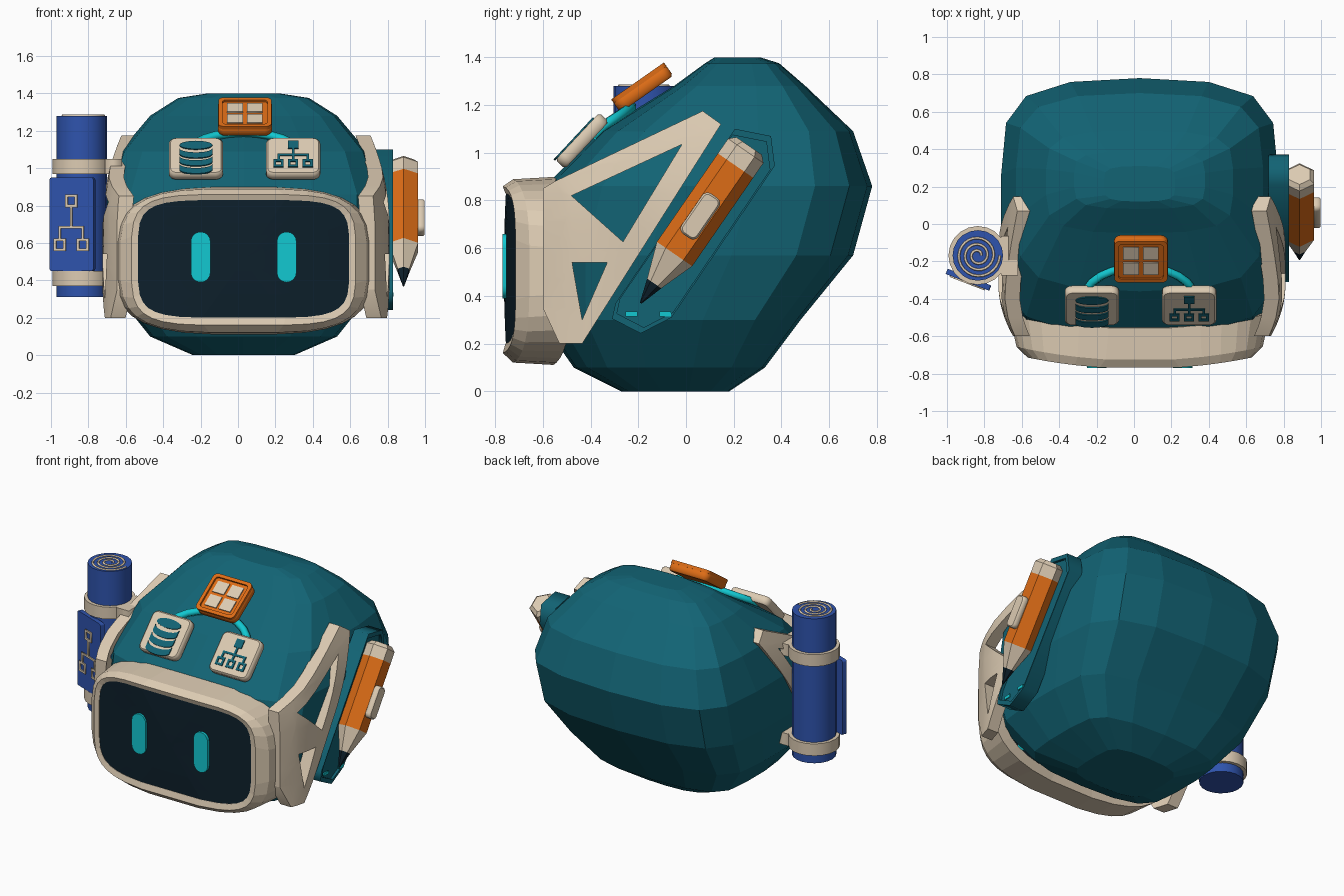
import bpy, bmesh, math
from mathutils import Matrix, Vector
from mathutils.bvhtree import BVHTree

if "Cube" in bpy.data.objects:
    bpy.data.objects.remove(bpy.data.objects["Cube"])

CX = 0.03  # centre line of the helmet


def material(name, rgb):
    m = bpy.data.materials.new(name)
    m.diffuse_color = (*rgb, 1)
    m.use_nodes = True
    m.node_tree.nodes["Principled BSDF"].inputs["Base Color"].default_value = m.diffuse_color
    return m


TEAL = material("teal", (0.006, 0.125, 0.175))
CREAM = material("cream", (0.72, 0.60, 0.45))
ORANGE = material("orange", (0.72, 0.15, 0.008))
BLUE = material("blue", (0.028, 0.088, 0.42))
DARK = material("dark navy", (0.004, 0.014, 0.024))
CYAN = material("cyan", (0.006, 0.58, 0.64))


def add(name, mesh, mats, smooth=False):
    ob = bpy.data.objects.new(name, mesh)
    bpy.context.collection.objects.link(ob)
    mesh.materials.clear()
    for m in mats:
        mesh.materials.append(m)
    if smooth:
        bpy.ops.object.select_all(action='DESELECT')
        ob.select_set(True)
        bpy.context.view_layer.objects.active = ob
        bpy.ops.object.shade_smooth_by_angle(angle=math.radians(35))
    return ob


def from_bm(name, bm, mats, smooth=False):
    bmesh.ops.recalc_face_normals(bm, faces=bm.faces)
    me = bpy.data.meshes.new(name)
    bm.to_mesh(me)
    return add(name, me, mats, smooth)


def curve_mesh(cu):
    tmp = bpy.data.objects.new("tmp", cu)
    bpy.context.collection.objects.link(tmp)
    bpy.context.view_layer.update()
    me = bpy.data.meshes.new_from_object(tmp.evaluated_get(bpy.context.evaluated_depsgraph_get()))
    bpy.data.objects.remove(tmp)
    return me


def plate(name, loops, depth, mat, matrix, bevel=0.0):
    """Flat extruded outline; inner loops become holes."""
    cu = bpy.data.curves.new(name, 'CURVE')
    cu.dimensions, cu.fill_mode = '2D', 'BOTH'
    cu.extrude, cu.bevel_depth, cu.bevel_resolution = depth / 2 - bevel, bevel, 0
    for loop in loops:
        sp = cu.splines.new('POLY')
        sp.points.add(len(loop) - 1)
        for p, (a, b) in zip(sp.points, loop):
            p.co = (a, b, 0, 1)
        sp.use_cyclic_u = True
    me = curve_mesh(cu)
    me.transform(matrix)
    return add(name, me, [mat])


def wire(name, pts, r, mat):
    cu = bpy.data.curves.new(name, 'CURVE')
    cu.dimensions, cu.bevel_depth, cu.bevel_resolution = '3D', r, 1
    sp = cu.splines.new('POLY')
    sp.points.add(len(pts) - 1)
    for p, co in zip(sp.points, pts):
        p.co = (*co, 1)
    return add(name, curve_mesh(cu), [mat])


def tube(name, p0, p1, r0, r1, n, mat, smooth=False):
    p0, p1 = Vector(p0), Vector(p1)
    d = p1 - p0
    bm = bmesh.new()
    mtx = Matrix.Translation((p0 + p1) / 2) @ d.to_track_quat('Z', 'Y').to_matrix().to_4x4()
    bmesh.ops.create_cone(bm, cap_ends=True, segments=n, radius1=r0, radius2=r1,
                          depth=d.length, matrix=mtx)
    return from_bm(name, bm, [mat], smooth)


def rect(x, y, w, h, c=0.0):
    """Rectangle outline with optional cut (two-step rounded) corners."""
    if not c:
        return [(x - w/2, y - h/2), (x + w/2, y - h/2), (x + w/2, y + h/2), (x - w/2, y + h/2)]
    pts = []
    for k, (sx, sy) in enumerate([(1, 1), (-1, 1), (-1, -1), (1, -1)]):
        for j in range(5):
            a = math.radians(90 * k + 22.5 * j)
            pts.append((x + sx*(w/2 - c) + c*math.cos(a), y + sy*(h/2 - c) + c*math.sin(a)))
    return pts


def loft(bm, rings):
    vs = [[bm.verts.new(p) for p in r] for r in rings]
    n = len(vs[0])
    for a, b in zip(vs, vs[1:]):
        for i in range(n):
            bm.faces.new((a[i], a[(i+1) % n], b[(i+1) % n], b[i]))
    return vs


# Helmet shell: stacked boxy rings (z, front y, back y, half width)
quad = [(0, 1), (.5, .97), (.82, .86), (.965, .65), (1, .25)]
unit = quad + [(x, -y) for x, y in quad[::-1]]
unit += [(-x, y) for x, y in unit[-2:0:-1]]
shell = [(0, -.27, .18, .27), (.10, -.47, .33, .50), (.30, -.61, .48, .66), (.57, -.66, .70, .73),
         (.86, -.59, .78, .74), (1.09, -.36, .70, .66), (1.28, -.05, .50, .50),
         (1.375, .08, .39, .35), (1.40, .12, .31, .19)]
bm = bmesh.new()
vs = loft(bm, [[(CX + w*x, (f + b)/2 + (b - f)/2*y, z) for x, y in unit] for z, f, b, w in shell])
bm.faces.new(vs[0])
bm.faces.new(vs[-1])
bmesh.ops.recalc_face_normals(bm, faces=bm.faces)
tree = BVHTree.FromBMesh(bm)
from_bm("helmet_shell", bm, [TEAL])


# Face bezel and curved screen
def face_ring(hw, zc, hz, y, n, count=32):
    out = []
    for i in range(count):
        a = 2 * math.pi * (i + .5) / count
        c, s = math.cos(a), math.sin(a)
        x = hw * math.copysign(abs(c) ** (2/n), c)
        out.append((CX + x, y + .17*x*x, zc + hz * math.copysign(abs(s) ** (2/n), s)))
    return out


bm = bmesh.new()
loft(bm, [face_ring(*r) for r in [(.565, .515, .315, -.74, 5), (.565, .515, .315, -.765, 5),
                                  (.60, .51, .35, -.775, 4.5), (.66, .505, .385, -.73, 3.6),
                                  (.70, .505, .395, -.56, 3.2), (.62, .505, .34, -.54, 3.2)]])
for f in bm.faces:  # the chin is teal
    f.material_index = int(f.calc_center_median().z < .205)
from_bm("face_bezel", bm, [CREAM, TEAL])
bm = bmesh.new()
vs = loft(bm, [face_ring(.57*k, .515, .32*k, -.763, 5) for k in (1, .8, .6, .4, .2, .05)])
bm.faces.new(vs[-1])
for f in bm.faces:
    f.normal_update()
ob = from_bm("screen", bm, [DARK])
if ob.data.polygons[0].normal.y > 0:
    ob.data.flip_normals()
FRONT = Matrix(((1, 0, 0, 0), (0, 0, -1, -.76), (0, 1, 0, 0), (0, 0, 0, 1)))
for side, x in (("left", -.2), ("right", .26)):
    plate(side + "_eye", [rect(x, .525, .105, .27, .052)], .018, CYAN, FRONT)


# Side braces with triangular openings, bent around the shell
SIDE = Matrix(((0, 0, 1, 0), (1, 0, 0, 0), (0, 1, 0, 0), (0, 0, 0, 1)))
brace = [[(-.60, .85), (-.55, .88), (.07, 1.175), (.147, 1.12), (-.435, .2), (-.53, .2), (-.60, .35)],
         [(-.48, .82), (-.017, 1.035), (-.264, .627)],
         [(-.477, .54), (-.33, .54), (-.435, .30)]]
for name, s, off in (("right_brace", 1, 0.0), ("left_brace", -1, -.025)):
    ob = plate(name, brace, .08, CREAM, SIDE)
    bm = bmesh.new()
    bm.from_mesh(ob.data)
    bmesh.ops.remove_doubles(bm, verts=bm.verts, dist=1e-4)
    for k in range(7):
        for co, no in (((0, -.5 + .1*k, 0), (0, 1, 0)), ((0, 0, .35 + .12*k), (0, 0, 1))):
            bmesh.ops.bisect_plane(bm, geom=bm.verts[:] + bm.edges[:] + bm.faces[:],
                                   plane_co=co, plane_no=no)
    for v in bm.verts:
        hw = .78 + off - .45*max(0, v.co.z - .7)**2 - 1.0*max(0, -v.co.y - .32)**2
        v.co.x = CX + s * (hw - .04 + v.co.x)
    bmesh.ops.recalc_face_normals(bm, faces=bm.faces)
    bm.to_mesh(ob.data)
    bm.free()
    bpy.ops.object.select_all(action='DESELECT')
    ob.select_set(True)
    bpy.context.view_layer.objects.active = ob
    bpy.ops.object.shade_smooth_by_angle(angle=math.radians(35))

# Pencil holder on the right
holder = [(.205, 1.10), (.356, 1.07), (.372, .945), (-.06, .31), (-.19, .243), (-.31, .305), (-.295, .37)]
mid = Vector((.03, .67))
inner = [tuple(mid + (Vector(p) - mid) * .94) for p in holder]
plate("pencil_holder", [holder[::-1]], .09, TEAL, Matrix.Translation((.765, 0, 0)) @ SIDE)
plate("pencil_holder_rim", [holder[::-1], inner[::-1]], .02, TEAL, Matrix.Translation((.818, 0, 0)) @ SIDE)
for i, y in enumerate((-.228, -.087)):
    plate(f"holder_light_{i}", [rect(y, .325, .05, .02)], .009, CYAN, Matrix.Translation((.828 if i else .813, 0, 0)) @ SIDE)
tip, d = Vector((.885, -.19, .37)), Vector((0, .568, .823))
for name, a, b, r0, r1, m in (("pencil_lead", 0, .10, .004, .036, DARK), ("pencil_wood", .10, .25, .036, .09, CREAM),
                              ("pencil_body", .25, .70, .09, .09, ORANGE), ("pencil_end", .70, .775, .09, .09, CREAM),
                              ("pencil_end_cap", .775, .80, .09, .065, CREAM)):
    tube(name, tip + d*a, tip + d*b, r0, r1, 6, m)
clip = Matrix.Translation((.975, .06, .735)) @ SIDE @ Matrix.Rotation(math.atan2(.823, .568), 4, 'Z')
plate("pencil_clip", [rect(0, 0, .19, .07, .02)], .045, CREAM, clip, .008)

# Rolled scroll on the left, with bands, brackets and end spiral
sx, sy = -.835, -.168
tube("scroll", (sx, sy, .31), (sx, sy, 1.28), .135, .135, 20, BLUE, True)
for i, z in enumerate((.41, 1.01)):
    tube(f"scroll_band_{i}", (sx, sy, z - .04), (sx, sy, z + .04), .157, .157, 20, CREAM, True)
    plate(f"scroll_bracket_{i}", [rect(-.665, -.17, .09, .21)], .08, CREAM, Matrix.Translation((0, 0, z)))
spiral = []
for i in range(73):
    a, r = i * math.pi / 12, .018 + .1 * i / 72
    spiral.append((sx + r*math.cos(a), sy + r*math.sin(a), 1.28))
wire("scroll_spiral", spiral, .007, CREAM)
tag = Matrix.Translation((-.885, -.298, .70)) @ Matrix.Rotation(math.radians(-21), 4, 'Z') @ Matrix.Rotation(math.pi/2, 4, 'X')
plate("scroll_tag", [rect(0, 0, .25, .5, .012)], .03, BLUE, tag)
tag = tag @ Matrix.Translation((0, 0, .018))
for i, (x, z) in enumerate(((0, .125), (-.066, -.11), (.066, -.11))):
    plate(f"tag_box_{i}", [rect(x, z, .068, .068), rect(x, z, .04, .04)], .009, CREAM, tag)
for i, r in enumerate(((0, .04, .013, .105), (0, -.015, .145, .013), (-.066, -.045, .013, .065), (.066, -.045, .013, .065))):
    plate(f"tag_line_{i}", [rect(*r)], .009, CREAM, tag)


# Three cards on the forehead
def card(name, x, y, z, tilt, mat, w=.29, h=.27):
    m = Matrix.Translation((x, y, z)) @ Matrix.Rotation(math.radians(tilt), 4, 'X')
    plate(name, [rect(0, 0, w - .02, h - .02, .03)], .055, mat, m, .01)
    return m @ Matrix.Translation((0, 0, .03))


m = card("database_card", -.225, -.435, 1.05, 47, CREAM)
ell = [(.088*math.cos(math.pi*k/10), .03*math.sin(math.pi*k/10)) for k in range(20)]
plate("database_top", [[(x, y + .07) for x, y in ell]], .009, TEAL, m)
low = ell[10:] + [ell[0]]
for i, z in enumerate((.045, -.012, -.069)):
    band = [(x, y + z) for x, y in low] + [(x, y + z - .04) for x, y in low[::-1]]
    plate(f"database_band_{i}", [band], .009, TEAL, m)

m = card("network_card", .295, -.435, 1.05, 47, CREAM)
for i, r in enumerate(((0, .075, .055, .055), (0, .02, .014, .06), (0, 0, .17, .013),
                       (-.078, -.02, .013, .045), (0, -.02, .013, .045), (.078, -.02, .013, .045))):
    plate(f"network_part_{i}", [rect(*r)], .009, TEAL, m)
for i, x in enumerate((-.078, 0, .078)):
    plate(f"network_box_{i}", [rect(x, -.062, .054, .054), rect(x, -.062, .026, .026)], .009, TEAL, m)

m = card("grid_card", .037, -.18, 1.268, 35, ORANGE)
plate("grid_card_rim", [rect(0, 0, .285, .27, .03), rect(0, 0, .24, .225, .02)], .02, ORANGE, m)
for i in range(4):
    plate(f"grid_tile_{i}", [rect((i % 2 - .5)*.105, (i//2 - .5)*.1, .085, .08)], .009, CREAM, m)

# Glowing line linking the cards, laid on the shell
arc = []
for k in range(13):
    a = math.pi * k / 12
    x, y = CX + .29*math.cos(a), -.39 + .16*math.sin(a)
    hit = tree.ray_cast(Vector((x, y, 3)), Vector((0, 0, -1)))[0]
    if hit:
        arc.append((x, y, hit.z + .022))
wire("link_line", arc, .024, CYAN)
